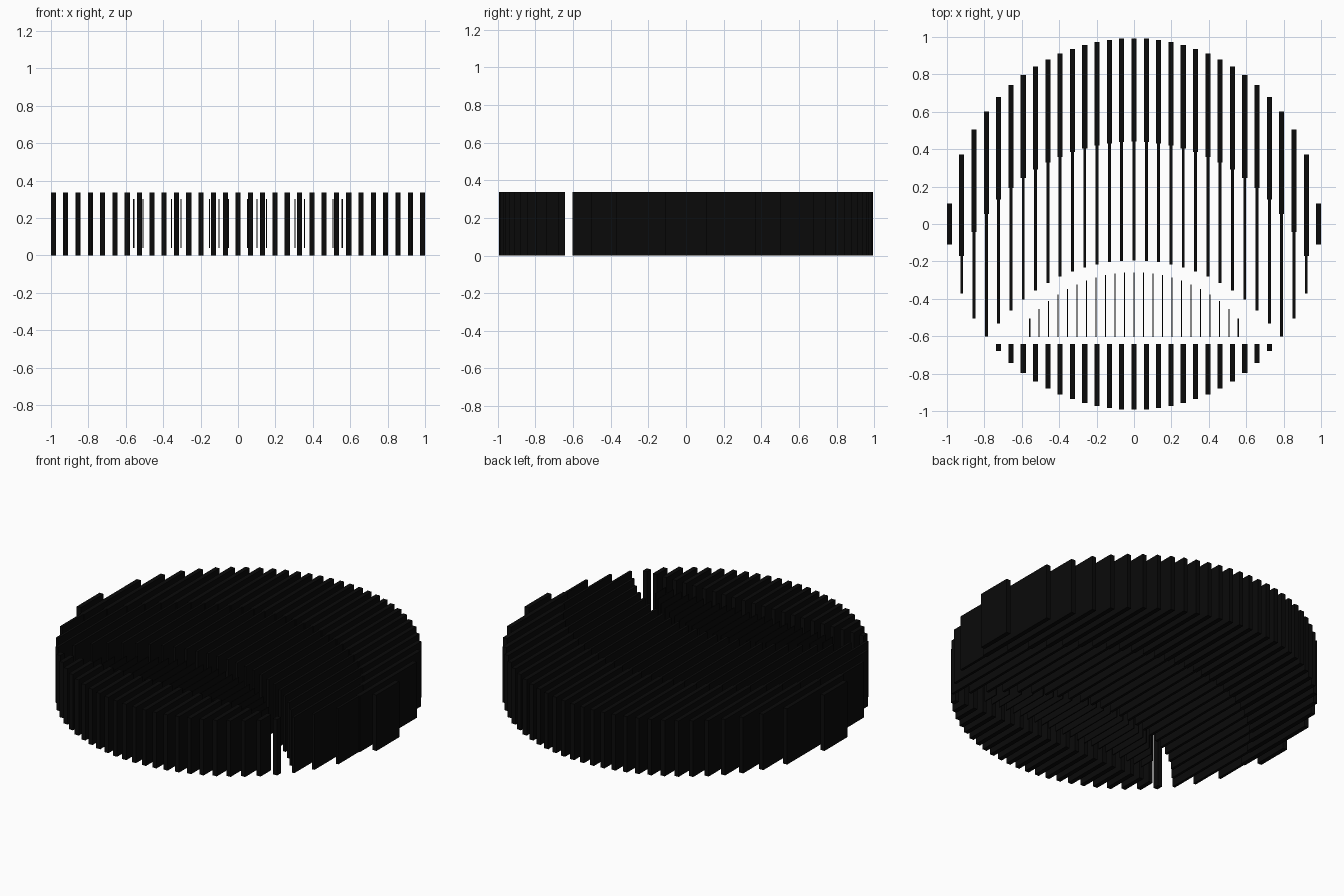
import bpy, bmesh
from math import sqrt
from mathutils import Matrix

if "Cube" in bpy.data.objects:
    bpy.data.objects.remove(bpy.data.objects["Cube"])

black = bpy.data.materials.new("black")
black.diffuse_color = (0.003, 0.003, 0.003, 1)
black.use_nodes = True
black.node_tree.nodes["Principled BSDF"].inputs["Base Color"].default_value = black.diffuse_color

OUTER = 0.993          # radius of the whole disc
PITCH = 0.0658         # spacing of the main slats
FINE_PITCH = 0.0507    # spacing of the fine slats
CUT_BACK, CUT_FRONT = -0.603, -0.642   # straight gap near the front


def arc(x, top, radius):
    """Height in y of a circular arc whose crown is at y = top."""
    if abs(x) >= radius:
        return -9.0
    return top - radius + sqrt(radius * radius - x * x)


def slat_group(name, pitch, count, width, z0, z1, span):
    """Row of flat-ended slats; span(x) gives the y range of each one."""
    bm = bmesh.new()
    for i in range(-count, count + 1):
        x = i * pitch
        y0, y1 = span(x)
        if y1 - y0 < 0.01:
            continue
        bmesh.ops.create_cube(
            bm, size=1,
            matrix=Matrix.Translation((x, (y0 + y1) / 2, (z0 + z1) / 2))
            @ Matrix.Diagonal((width, y1 - y0, z1 - z0, 1)))
    mesh = bpy.data.meshes.new(name)
    bm.to_mesh(mesh)
    bm.free()
    mesh.materials.append(black)
    obj = bpy.data.objects.new(name, mesh)
    bpy.context.collection.objects.link(obj)


def rim(x):
    return arc(x, OUTER, OUTER)


def crescent_edge(x):
    return max(arc(x, 0.44, 1.0), -rim(x))


# Thick slats of the rear crescent
slat_group("rear_crescent_slats", PITCH, 15, 0.027, 0, 0.337,
           lambda x: (crescent_edge(x), rim(x)))

# Medium slats of the middle band
slat_group("middle_band_slats", PITCH, 14, 0.0155, 0, 0.337,
           lambda x: (max(arc(x, -0.195, 0.945), CUT_BACK, -rim(x)),
                      crescent_edge(x)))

# Fine, slightly lower slats of the inner dome
slat_group("inner_dome_slats", FINE_PITCH, 11, 0.006, 0.04, 0.30,
           lambda x: (CUT_BACK, arc(x, -0.258, 0.75)))

# Thick slats of the front segment
slat_group("front_segment_slats", PITCH, 11, 0.027, 0, 0.337,
           lambda x: (-rim(x), CUT_FRONT))
